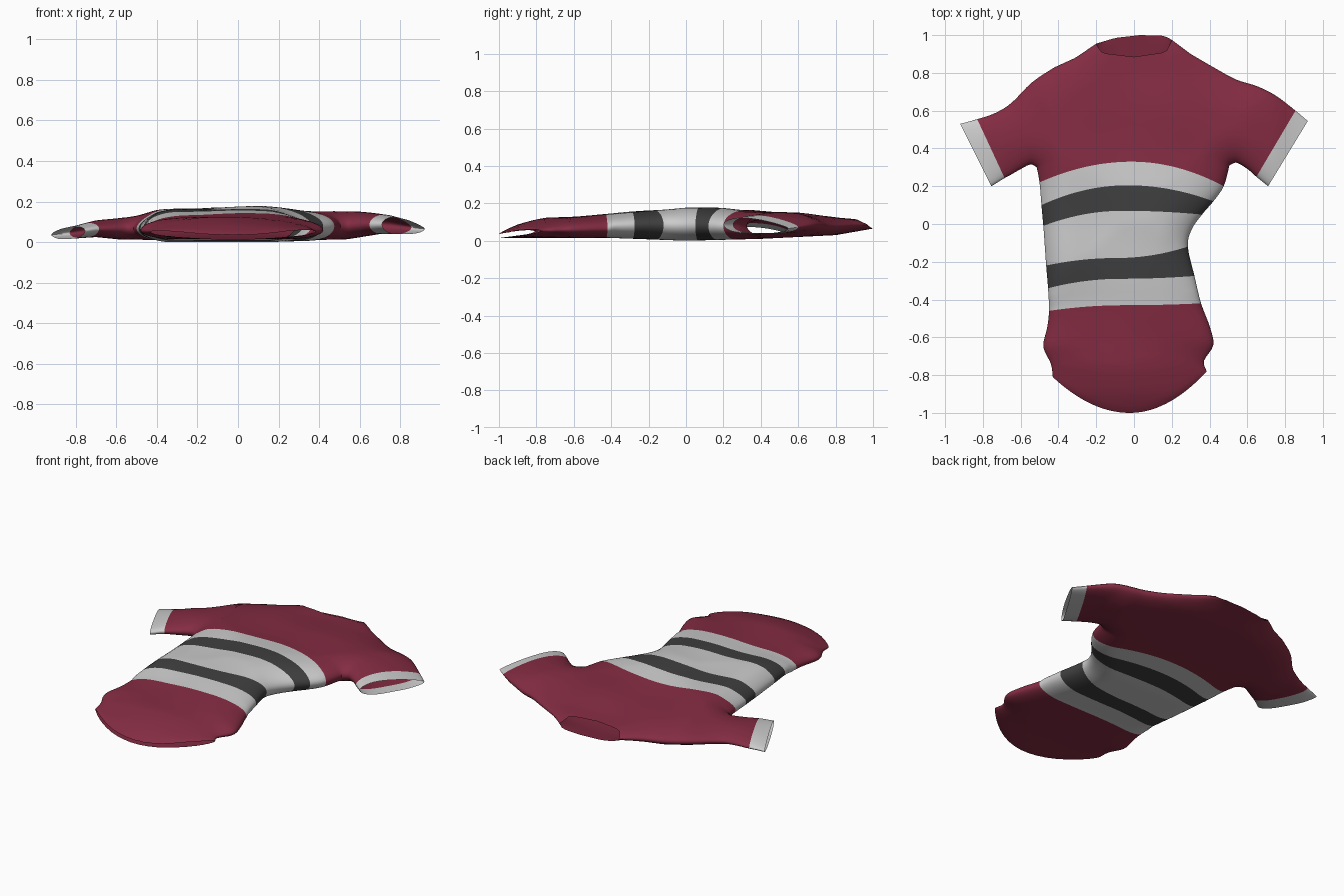
import bpy, bmesh, math
from mathutils import Vector

if "Cube" in bpy.data.objects:
    bpy.data.objects.remove(bpy.data.objects["Cube"])

NV = 16      # samples across a sleeve / up the yoke
NU = 44      # samples across the torso


def material(name, rgb):
    m = bpy.data.materials.new(name)
    m.diffuse_color = (*rgb, 1)
    m.use_nodes = True
    m.node_tree.nodes["Principled BSDF"].inputs["Base Color"].default_value = m.diffuse_color
    return m


MATS = [material("burgundy", (0.23, 0.025, 0.055)),
        material("pale_grey", (0.52, 0.52, 0.52)),
        material("charcoal", (0.05, 0.05, 0.05))]
RED, PALE, DARK = 0, 1, 2


def lin(pts, x):
    """Piecewise linear lookup."""
    if x <= pts[0][0]:
        return pts[0][1]
    for (a, fa), (b, fb) in zip(pts, pts[1:]):
        if x <= b:
            return fa + (fb - fa) * (x - a) / (b - a)
    return pts[-1][1]


def spline(rows, i, t):
    """Catmull-Rom between rows i and i+1 of a table."""
    p = [rows[max(0, min(len(rows) - 1, i + k))] for k in (-1, 0, 1, 2)]
    return [0.5 * (2 * b + (c - a) * t + (2 * a - 5 * b + 4 * c - d) * t * t
                   + (3 * b - a - 3 * c + d) * t ** 3) for a, b, c, d in zip(*p)]


def ease(i, n):
    return (1 - math.cos(math.pi * i / n)) / 2


# Torso rows: left x, left y, centre y, right x, right y
ROWS = [(-.43, -.81, -1.0, .385, -.78), (-.44, -.74, -.90, .37, -.725),
        (-.48, -.65, -.78, .42, -.64), (-.46, -.55, -.61, .40, -.54),
        (-.45, -.46, -.43, .355, -.42), (-.455, -.34, -.29, .32, -.275),
        (-.465, -.22, -.18, .285, -.12), (-.472, -.12, -.05, .305, -.03),
        (-.48, -.01, .07, .36, .05), (-.49, .10, .205, .42, .12),
        (-.50, .22, .33, .475, .20), (-.515, .30, .42, .505, .31)]
BANDS = [RED] * 4 + [PALE, DARK, PALE, PALE, DARK, PALE, RED]

# Sleeve stations: top x, top y, bottom x, bottom y (last span is the cuff)
LEFT = [(-.42, .83, -.515, .30), (-.54, .75, -.55, .315), (-.65, .64, -.61, .285),
        (-.74, .585, -.65, .262), (-.83, .555, -.685, .243), (-.92, .53, -.755, .20)]
RIGHT = [(.42, .83, .505, .31), (.54, .765, .54, .325), (.65, .73, .58, .305),
         (.75, .68, .615, .28), (.855, .60, .648, .25), (.92, .545, .71, .20)]

# Shoulder and neckline, front and back layers
SHOULDER_L = [(-.42, .83), (-.31, .88), (-.20, .955)]
SHOULDER_R = [(.20, .975), (.30, .90), (.42, .83)]
NECK_FRONT = SHOULDER_L + [(-.17, .905), (0, .885), (.17, .91)] + SHOULDER_R
NECK_BACK = SHOULDER_L + [(-.1, .985), (.03, 1.0), (.16, .997)] + SHOULDER_R

# Height profiles along y and along x
TOP_Y = [(-1, .06), (-.9, .09), (-.75, .12), (-.4, .14), (-.2, .16), (0, .175),
         (.2, .17), (.4, .155), (.6, .145), (.8, .122), (.92, .12), (1, .095)]
BOT_Y = [(-1, .005), (-.8, .015), (-.4, .015), (0, 0), (.4, .01), (.8, .03), (1, .065)]
TOP_X = [(-.92, .055), (-.8, .078), (-.7, .105), (-.5, .13), (-.4, .155), (-.2, .165),
         (0, .18), (.3, .162), (.4, .155), (.6, .145), (.75, .13), (.92, .09)]
BOT_X = [(-.92, .01), (-.7, .025), (-.45, 0), (.45, 0), (.7, .04), (.92, .04)]


def polyline(rows, pick):
    return [Vector(pick(spline(rows, i, k / 4)))
            for i in range(len(rows) - 1) for k in range(4)] + [Vector(pick(rows[-1]))]


def torso_row(r):
    xl, yl, yc, xr, yr = r
    out = []
    for i in range(NU + 1):
        u = ease(i, NU)
        s = 2 * u - 1
        out.append((xl + (xr - xl) * u, yc + ((yl if s < 0 else yr) - yc) * s * s))
    return out


def segments(lines):
    return [(a, b) for e in lines for a, b in zip(e, e[1:])]


# Closed edges, where the two layers of cloth meet, and the nearly shut hem
EDGES = [polyline(ROWS, lambda r: (r[0], r[1])), polyline(ROWS, lambda r: (r[3], r[4])),
         [Vector(p) for p in SHOULDER_L], [Vector(p) for p in SHOULDER_R]]
for s in (LEFT, RIGHT):
    EDGES += [polyline(s, lambda r: r[:2]), polyline(s, lambda r: r[2:])]
SEGS = segments(EDGES)
HEM = segments([[Vector(p) for p in torso_row(ROWS[0])[::2]]])


def distance(p, segs):
    best = 9
    for a, b in segs:
        d = b - a
        t = max(0, min(1, (p - a).dot(d) / d.length_squared))
        best = min(best, (p - a - d * t).length)
    return best


def dome(d, radius):
    return math.sqrt(max(0, 1 - (1 - min(d / radius, 1)) ** 2))


def lift(x, y, front):
    """Height of the front or back layer of cloth."""
    top = min(lin(TOP_Y, y), lin(TOP_X, x))
    bot = max(lin(BOT_Y, y), lin(BOT_X, x))
    mid, half = (top + bot) / 2, max(.01, (top - bot) / 2)
    p = Vector((x, y))
    radius = lin([(-.6, .28), (-.3, .17)], y)
    f = dome(distance(p, SEGS), radius if front else .15)
    if y < -.4:
        f *= .35 + .65 * dome(distance(p, HEM), .28)
        mid -= .012 * (1 - f)
    if not front:
        return mid - half * f
    fold = .006 * math.sin(9 * x + 5 * y) * math.sin(7 * y - 4 * x + 1)
    return mid + (half + fold) * f


def cloth(name, layers, colours):
    """layers: (grid of xy points, is_front); colours: one per grid strip."""
    bm = bmesh.new()
    for grid, front in layers:
        vs = [[bm.verts.new((x, y, lift(x, y, front))) for x, y in row] for row in grid]
        for r, c in enumerate(colours):
            for k in range(len(vs[r]) - 1):
                f = bm.faces.new((vs[r][k], vs[r][k + 1], vs[r + 1][k + 1], vs[r + 1][k]))
                f.material_index = c
                f.normal_update()
                if (f.normal.z > 0) != front:
                    f.normal_flip()
    bmesh.ops.remove_doubles(bm, verts=bm.verts, dist=.0004)
    me = bpy.data.meshes.new(name)
    bm.to_mesh(me)
    bm.free()
    for m in MATS:
        me.materials.append(m)
    ob = bpy.data.objects.new(name, me)
    bpy.context.collection.objects.link(ob)
    bpy.context.view_layer.objects.active = ob
    ob.select_set(True)
    bpy.ops.object.shade_smooth_by_angle(angle=math.radians(60))
    ob.select_set(False)


def torso(neck):
    grid = [torso_row(spline(ROWS, i, k / 4)) for i in range(len(ROWS) - 1) for k in range(4)]
    low = torso_row(ROWS[-1])
    xs = [-.42 + .84 * ease(i, NU) for i in range(NU + 1)]
    high = [(x, lin(neck, x)) for x in xs]
    for j in range(NV + 1):
        t = ease(j, NV)
        grid.append([(a + (c - a) * t, b + (d - b) * t) for (a, b), (c, d) in zip(low, high)])
    return grid


def sleeve(rows):
    st = [spline(rows, i, k / 4) for i in range(len(rows) - 1) for k in range(4)] + [rows[-1]]
    return [[(a + (c - a) * ease(j, NV), b + (d - b) * ease(j, NV))
             for j in range(NV + 1)] for a, b, c, d in st]


# Torso with striped middle, then the two sleeves with pale cuffs
cloth("shirt_torso", [(torso(NECK_FRONT), True), (torso(NECK_BACK), False)],
      [c for c in BANDS for _ in range(4)] + [RED] * NV)
for name, rows in (("left_sleeve", LEFT), ("right_sleeve", RIGHT)):
    g = sleeve(rows)
    cloth(name, [(g, True), (g, False)], [RED] * 16 + [PALE] * 4)
